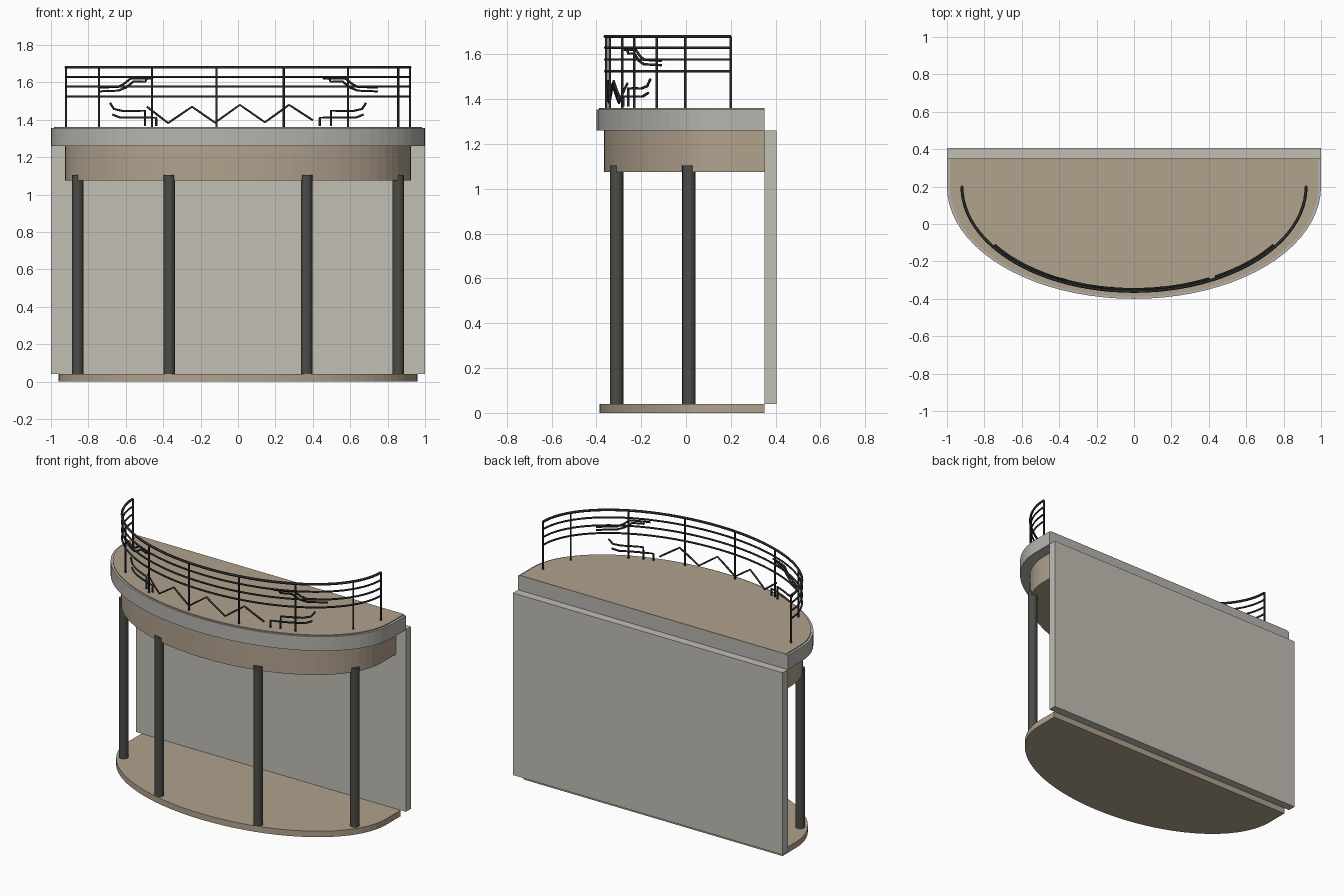
import bpy, bmesh, math
from mathutils import Vector

cube = bpy.data.objects.get("Cube")
if cube:
    bpy.data.objects.remove(cube, do_unlink=True)

BACK, CENTRE = 0.35, 0.2   # flat rear edge, and centre line of the curved front


def material(name, rgb):
    m = bpy.data.materials.new(name)
    m.use_nodes = True
    m.diffuse_color = (*rgb, 1)
    m.node_tree.nodes["Principled BSDF"].inputs["Base Color"].default_value = (*rgb, 1)
    return m


BROWN = material("warm brown", (0.44, 0.36, 0.27))
GREY = material("pale grey", (0.47, 0.46, 0.43))
WALL = material("warm white", (0.54, 0.52, 0.46))
COLUMN = material("charcoal", (0.07, 0.07, 0.062))
METAL = material("dark metal", (0.022, 0.024, 0.023))


def finish(name, bm, mat):
    bmesh.ops.recalc_face_normals(bm, faces=bm.faces)
    mesh = bpy.data.meshes.new(name)
    bm.to_mesh(mesh)
    bm.free()
    mesh.materials.append(mat)
    ob = bpy.data.objects.new(name, mesh)
    bpy.context.collection.objects.link(ob)
    return ob


def bow(rx, ry, t):
    """Point on the curved front; t runs 0..1 from right to left."""
    a = math.pi * t
    return -rx * math.cos(a), CENTRE - ry * math.sin(a)


def slab(name, rx, ry, z0, z1, mat, steps=40):
    """Extruded plate with a flat back and an elliptical front."""
    bm = bmesh.new()
    outline = [(-rx, BACK)] + [bow(rx, ry, i / steps) for i in range(steps + 1)] + [(rx, BACK)]
    face = bm.faces.new([bm.verts.new((x, y, z0)) for x, y in outline])
    top = bmesh.ops.extrude_face_region(bm, geom=[face])["geom"]
    moved = [v for v in top if isinstance(v, bmesh.types.BMVert)]
    bmesh.ops.translate(bm, verts=moved, vec=(0, 0, z1 - z0))
    return finish(name, bm, mat)


def box(name, lo, hi, mat):
    bm = bmesh.new()
    bmesh.ops.create_cube(bm, size=1)
    lo, hi = Vector(lo), Vector(hi)
    for v in bm.verts:
        v.co = (lo + hi) / 2 + v.co * (hi - lo)
    return finish(name, bm, mat)


def cylinder(name, x, y, z0, z1, r, mat, sides=16):
    bm = bmesh.new()
    bmesh.ops.create_cone(bm, cap_ends=True, segments=sides, radius1=r, radius2=r, depth=z1 - z0)
    bmesh.ops.translate(bm, verts=bm.verts, vec=(x, y, (z0 + z1) / 2))
    ob = finish(name, bm, mat)
    for p in ob.data.polygons:
        p.use_smooth = len(p.vertices) == 4
    return ob


def rod(name, points, r):
    """Thin round bar following a path."""
    cu = bpy.data.curves.new(name, "CURVE")
    cu.dimensions = "3D"
    cu.bevel_depth = r
    cu.bevel_resolution = 1
    cu.use_fill_caps = True
    sp = cu.splines.new("POLY")
    sp.points.add(len(points) - 1)
    for p, co in zip(sp.points, points):
        p.co = (*co, 1)
    cu.materials.append(METAL)
    ob = bpy.data.objects.new(name, cu)
    bpy.context.collection.objects.link(ob)
    return ob


def on_bow(x, rx, ry):
    return CENTRE - ry * math.sqrt(max(0, 1 - (x / rx) ** 2))


def ornament(name, pts, side=1):
    """Bar drawn as x, z points and wrapped onto the inside of the railing."""
    path = []
    for (x0, z0), (x1, z1) in zip(pts, pts[1:]):
        for k in range(4):
            x = x0 + (x1 - x0) * k / 4
            path.append((x, z0 + (z1 - z0) * k / 4))
    path.append(pts[-1])
    rod(name, [(side * x, on_bow(x, 0.905, 0.548), z) for x, z in path], 0.006)


# Floor, wall and canopy
slab("floor", 0.96, 0.585, 0, 0.04, BROWN)
box("rear_wall", (-1, BACK, 0.04), (1, 0.405, 1.26), WALL)
slab("canopy_band", 0.925, 0.565, 1.075, 1.26, BROWN)
slab("balcony_slab", 1, 0.6, 1.26, 1.355, GREY)
slab("balcony_deck", 0.985, 0.588, 1.355, 1.361, BROWN)

# Columns
for side, label in ((-1, "right"), (1, "left")):
    cylinder(f"outer_column_{label}", side * 0.857, 0.013, 0.04, 1.105, 0.03, COLUMN)
    cylinder(f"inner_column_{label}", side * 0.367, -0.31, 0.04, 1.105, 0.03, COLUMN)

# Curved rails
RX, RY = 0.92, 0.56
for name, z, r in (("top_rail", 1.68, 0.008), ("upper_rail", 1.63, 0.006),
                   ("middle_rail", 1.577, 0.006), ("lower_rail", 1.525, 0.006)):
    rod(name, [(*bow(RX, RY, i / 48), z) for i in range(49)], r)

# Railing posts
for i, x in enumerate((-0.92, -0.743, -0.46, -0.115, 0.245, 0.588, 0.857, 0.92)):
    cylinder(f"railing_post_{i + 1}", x, on_bow(x, RX, RY), 1.355, 1.68, 0.006, METAL, 8)

# Zigzag and mirrored curled bars
ornament("zigzag_bar", [(-0.487, 1.47), (-0.374, 1.383), (-0.246, 1.47), (-0.123, 1.385),
                        (0.01, 1.48), (0.144, 1.387), (0.273, 1.48), (0.4, 1.398)])
curls = {
    "upper_curl_outer": [(0.745, 1.552), (0.64, 1.556), (0.6, 1.572), (0.56, 1.604),
                         (0.495, 1.604), (0.487, 1.625)],
    "upper_curl_inner": [(0.745, 1.572), (0.64, 1.576), (0.61, 1.592), (0.575, 1.62),
                         (0.455, 1.62)],
    "lower_curl_outer": [(0.684, 1.49), (0.663, 1.458), (0.62, 1.448), (0.497, 1.448),
                         (0.497, 1.367)],
    "lower_curl_inner": [(0.67, 1.428), (0.63, 1.412), (0.437, 1.412), (0.437, 1.367)],
}
for name, pts in curls.items():
    ornament(name + "_left", pts)
    ornament(name + "_right", pts, -1)
